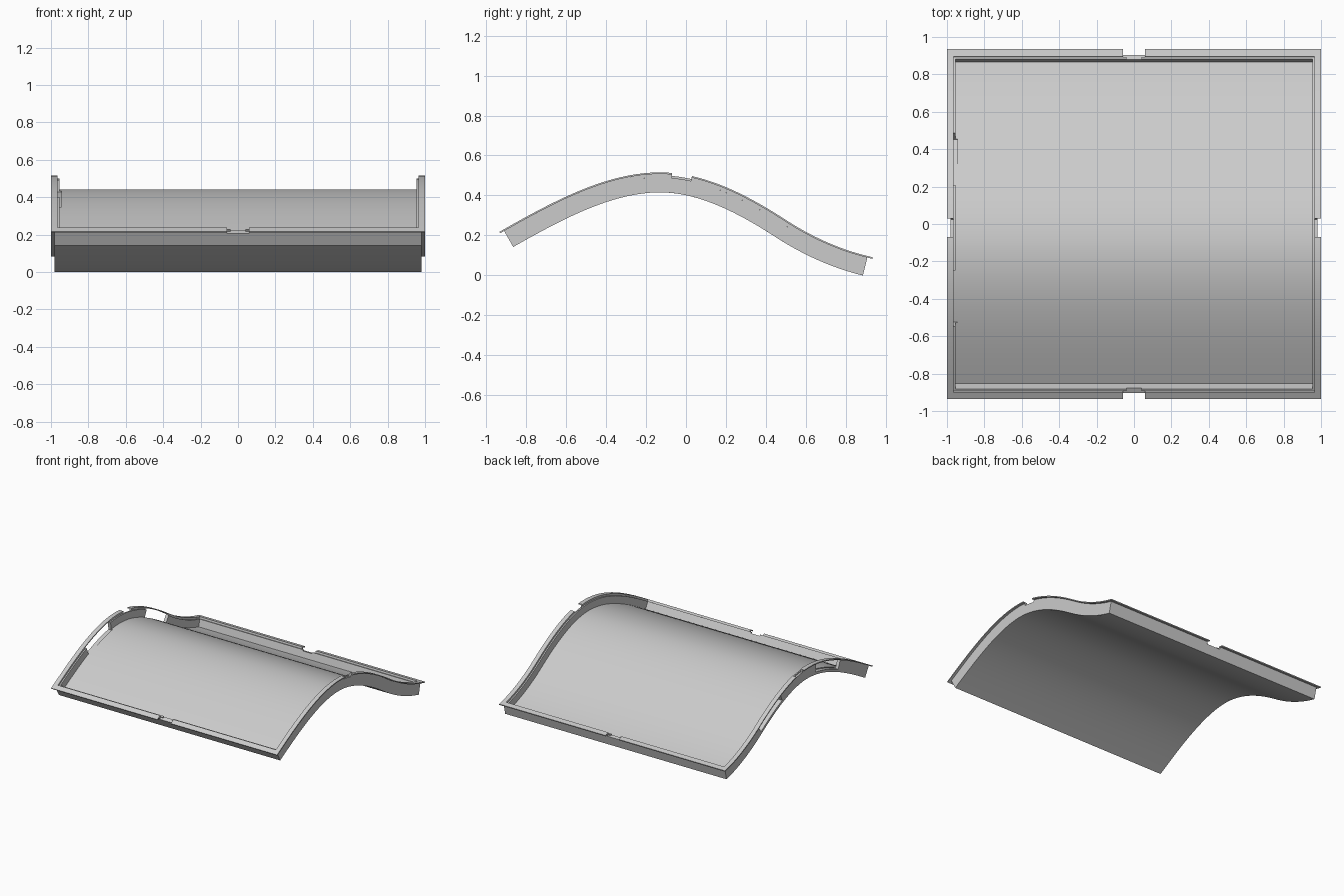
import bpy, bmesh, math

if "Cube" in bpy.data.objects:
    bpy.data.objects.remove(bpy.data.objects["Cube"])

grey = bpy.data.materials.new("light_grey")
grey.use_nodes = True
grey.diffuse_color = (0.6, 0.6, 0.6, 1)
grey.node_tree.nodes["Principled BSDF"].inputs["Base Color"].default_value = (0.6, 0.6, 0.6, 1)

# Bent centre profile: (y, z, slope)
PROFILE = [(-0.935, 0.217, 0.57), (-0.13, 0.515, 0), (0.5, 0.277, -0.65), (0.935, 0.09, -0.22)]


def bend(x, s, h):
    """Map flat tray space (across, along, height below rim) onto the wave."""
    for (y0, z0, m0), (y1, z1, m1) in zip(PROFILE, PROFILE[1:]):
        if s <= y1 + 1e-6:
            break
    d = y1 - y0
    t = (s - y0) / d
    a = 3 * t * t - 2 * t ** 3
    z = z0 + (z1 - z0) * a + d * (m0 * t * (1 - t) ** 2 + m1 * t * t * (t - 1))
    slope = (z1 - z0) * 6 * t * (1 - t) / d + m0 * (1 - 4 * t + 3 * t * t) + m1 * (3 * t * t - 2 * t)
    n = math.hypot(1, slope)
    return (x, s - h * slope / n, z + h / n)


def bar(bm, x0, x1, s0, s1, h0, h1):
    """Sweep a rectangular section along the wave."""
    count = max(1, math.ceil((s1 - s0) / 0.03))
    rings = []
    for i in range(count + 1):
        s = s0 + (s1 - s0) * i / count
        rings.append([bm.verts.new(bend(x, s, h))
                      for x, h in ((x0, h0), (x1, h0), (x1, h1), (x0, h1))])
    for a, b in zip(rings, rings[1:]):
        for k in range(4):
            j = (k + 1) % 4
            bm.faces.new((a[k], a[j], b[j], b[k]))
    bm.faces.new(rings[0])
    bm.faces.new(rings[-1])


def spans(a, b, gaps):
    """Split a range around its openings."""
    out = []
    for g0, g1 in sorted(gaps):
        out.append((a, g0))
        a = g1
    return out + [(a, b)]


def part(name, bars):
    bm = bmesh.new()
    for b in bars:
        bar(bm, *b)
    bmesh.ops.recalc_face_normals(bm, faces=bm.faces)
    mesh = bpy.data.meshes.new(name)
    bm.to_mesh(mesh)
    bm.free()
    mesh.materials.append(grey)
    ob = bpy.data.objects.new(name, mesh)
    bpy.context.collection.objects.link(ob)
    bpy.ops.object.select_all(action='DESELECT')
    ob.select_set(True)
    bpy.context.view_layer.objects.active = ob
    bpy.ops.object.shade_smooth_by_angle(angle=math.radians(30))


# Levels below the rim
BASE, CUT, FLOOR, NOTCH, LEDGE, RIM = -0.1, -0.08, -0.073, -0.025, -0.015, -0.008
FRONT, BACK = -0.915, 0.91
SLOTS = [(-0.555, -0.25), (0.215, 0.495)]
SIDE_NOTCH = [(-0.07, 0.03)]
END_NOTCH = [(-0.06, 0.06)]

# Floor sheet with shallow recesses beside the right-hand slots
f0, f1 = FRONT + 0.015, BACK - 0.014
part("floor", [(-0.945, 0.965, f0, f1, BASE, FLOOR),
               (-0.965, -0.945, f0, f1, BASE, CUT)]
     + [(-0.965, -0.945, a, b, CUT, FLOOR) for a, b in spans(f0, f1, SLOTS)])

# Side walls, ledges and flanges
for name, sign, slots in (("right", -1, SLOTS), ("left", 1, [])):
    def strip(x0, x1, s0, s1, h0, h1, gaps=()):
        lo, hi = sorted((sign * x0, sign * x1))
        return [(lo, hi, a, b, h0, h1) for a, b in spans(s0, s1, gaps)]
    part(name + "_wall",
         strip(0.965, 0.98, FRONT, BACK, BASE, CUT)
         + strip(0.965, 0.98, FRONT, BACK, CUT, NOTCH, slots)
         + strip(0.965, 0.98, FRONT, BACK, NOTCH, RIM, slots + SIDE_NOTCH))
    part(name + "_ledge", strip(0.955, 0.965, f0, f1, FLOOR, LEDGE, slots))
    part(name + "_flange", strip(0.965, 1.0, -0.935, 0.935, RIM, 0, SIDE_NOTCH))

# End walls, ledges and flanges
for name, outer, inner, ledge, lip in (("front", FRONT, f0, f0 + 0.011, -0.935),
                                       ("back", BACK, f1, f1 - 0.011, 0.935)):
    def cross(w, s0, s1, h0, h1, gaps=()):
        lo, hi = sorted((s0, s1))
        return [(a, b, lo, hi, h0, h1) for a, b in spans(-w, w, gaps)]
    part(name + "_wall", cross(0.965, outer, inner, BASE, NOTCH)
         + cross(0.965, outer, inner, NOTCH, RIM, END_NOTCH))
    part(name + "_ledge", cross(0.955, inner, ledge, FLOOR, NOTCH)
         + cross(0.955, inner, ledge, NOTCH, LEDGE, [(-0.04, 0.04)]))
    part(name + "_flange", cross(0.965, lip, inner, RIM, 0, END_NOTCH))
